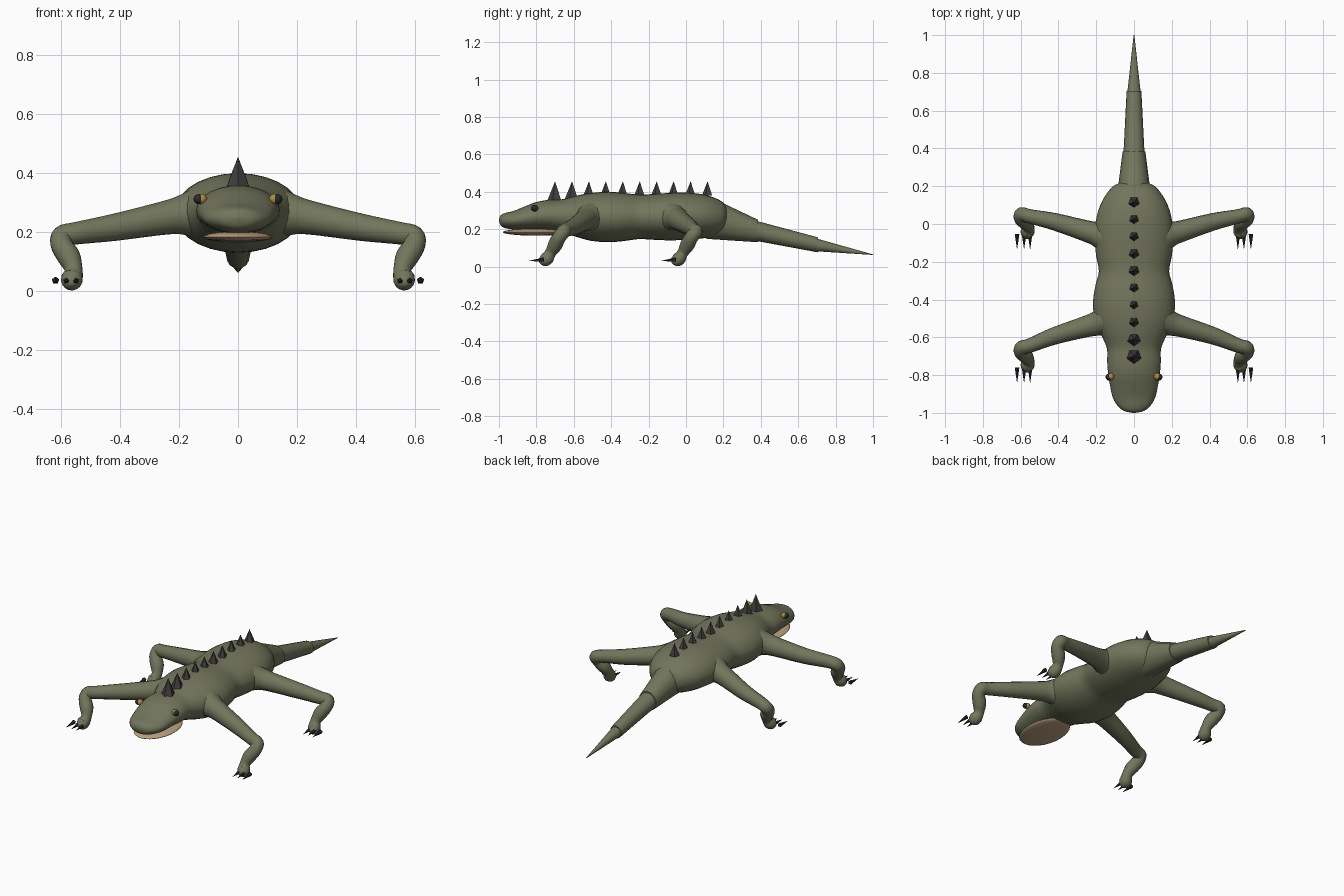
import bpy, bmesh, math
from mathutils import Vector

if "Cube" in bpy.data.objects:
    bpy.data.objects.remove(bpy.data.objects["Cube"])


def material(name, rgb):
    m = bpy.data.materials.new(name)
    m.diffuse_color = (*rgb, 1)
    m.use_nodes = True
    m.node_tree.nodes["Principled BSDF"].inputs["Base Color"].default_value = m.diffuse_color
    return m


GREEN = material("olive skin", (0.17, 0.18, 0.108))
SPIKE = material("dark spike", (0.055, 0.047, 0.047))
CLAW = material("black claw", (0.022, 0.022, 0.025))
TAN = material("tan jaw", (0.52, 0.36, 0.22))
GOLD = material("gold eye", (0.42, 0.27, 0.06))


def finish(name, bm, mat, angle=40):
    bmesh.ops.recalc_face_normals(bm, faces=bm.faces)
    me = bpy.data.meshes.new(name)
    bm.to_mesh(me)
    bm.free()
    ob = bpy.data.objects.new(name, me)
    bpy.context.collection.objects.link(ob)
    me.materials.append(mat)
    if angle:
        bpy.ops.object.select_all(action='DESELECT')
        bpy.context.view_layer.objects.active = ob
        ob.select_set(True)
        bpy.ops.object.shade_smooth_by_angle(angle=math.radians(angle))
    return ob


def smooth_path(pts, n):
    """Catmull-Rom interpolation of stations of any dimension."""
    p = [pts[0]] + list(pts) + [pts[-1]]
    out = []
    for i in range(1, len(p) - 2):
        for k in range(n):
            t = k / n
            out.append([0.5 * (2 * b + (c - a) * t + (2 * a - 5 * b + 4 * c - d) * t * t
                               + (3 * b - a - 3 * c + d) * t ** 3)
                        for a, b, c, d in zip(p[i - 1], p[i], p[i + 1], p[i + 2])])
    return out + [list(pts[-1])]


def skin_rings(rings):
    bm = bmesh.new()
    rows = [[bm.verts.new(v) for v in r] for r in rings]
    n = len(rows[0])
    for a, b in zip(rows, rows[1:]):
        for i in range(n):
            bm.faces.new((a[i], a[(i + 1) % n], b[(i + 1) % n], b[i]))
    bm.faces.new(rows[0])
    bm.faces.new(rows[-1])
    return bm


def loft(name, stations, mat, sides=28, n=1, angle=40):
    """Elliptical rings along y; station = (y, z bottom, z top, half width)."""
    rings = []
    for y, lo, hi, w in smooth_path(stations, n):
        ring = []
        for i in range(sides):
            a = math.tau * i / sides
            ring.append((w * math.cos(a), y, (lo + hi) / 2 + (hi - lo) / 2 * math.sin(a)))
        rings.append(ring)
    return finish(name, skin_rings(rings), mat, angle)


def tube(name, stations, mat, sx, sides=16, n=4):
    """Round limb; station = (x, y, z, radius)."""
    st = smooth_path(stations, n)
    pts = [Vector((s[0] * sx, s[1], s[2])) for s in st]
    u = Vector((0, 0, 1))
    rings = []
    for i, p in enumerate(pts):
        t = (pts[min(i + 1, len(pts) - 1)] - pts[max(i - 1, 0)]).normalized()
        u = (u - t * u.dot(t)).normalized()
        v = t.cross(u)
        rings.append([p + st[i][3] * (u * math.cos(math.tau * k / sides) + v * math.sin(math.tau * k / sides))
                      for k in range(sides)])
    return finish(name, skin_rings(rings), mat, 60)


def cone(name, base, tip, radius, mat, sides=5):
    base, tip = Vector(base), Vector(tip)
    d = tip - base
    bm = bmesh.new()
    bmesh.ops.create_cone(bm, cap_ends=True, segments=sides, radius1=radius, radius2=0, depth=d.length)
    for v in bm.verts:
        v.co = d.to_track_quat('Z', 'Y') @ v.co + (base + tip) / 2
    return finish(name, bm, mat, 0)


def ellipsoid(name, centre, size, mat, segs=16):
    bm = bmesh.new()
    bmesh.ops.create_uvsphere(bm, u_segments=segs, v_segments=max(8, segs // 2), radius=1)
    for v in bm.verts:
        v.co = Vector([c + s * q for c, s, q in zip(centre, size, v.co)])
    return finish(name, bm, mat)


# Head and trunk in one smooth skin
loft("body", [
    (-1.0, .245, .252, .005), (-.99, .218, .275, .052), (-.965, .205, .287, .085), (-.92, .198, .298, .112),
    (-.86, .195, .322, .126), (-.80, .195, .345, .136), (-.73, .19, .357, .142), (-.66, .18, .36, .143),
    (-.59, .16, .378, .172), (-.51, .138, .393, .208), (-.41, .13, .40, .217), (-.32, .138, .392, .203),
    (-.25, .147, .385, .186), (-.17, .143, .388, .2), (-.08, .14, .394, .208), (.01, .144, .395, .203),
    (.10, .152, .384, .179), (.17, .168, .36, .138), (.21, .20, .33, .095), (.232, .258, .272, .012)],
    GREEN, n=3, angle=70)

# Tail of three nested tapering pieces
loft("tail_base", [(.11, .148, .375, .10), (.20, .142, .338, .084), (.385, .13, .25, .06)], GREEN, 16)
loft("tail_middle", [(.37, .138, .246, .056), (.705, .076, .156, .039)], GREEN, 16)
loft("tail_tip", [(.69, .082, .152, .036), (1.0, .062, .065, .002)], GREEN, 16)

# Lower jaw
ellipsoid("lower_jaw", (0, -.80, .184), (.118, .18, .019), TAN, 28)

# Row of back spikes
for i in range(10):
    y = -.70 + i * .0906
    r, z = (.042, .35) if i == 0 else (.037, .365) if i == 1 else (.03, .38)
    cone("back_spike", (0, y, z), (0, y, .456), r, SPIKE)

# Lower limb shared by front and hind legs, relative to the elbow
lower = [(.595, 0, .186, .037), (.598, -.024, .155, .037), (.573, -.045, .115, .039), (.557, -.07, .072, .03),
         (.563, -.09, .042, .037), (.566, -.112, .034, .031), (.567, -.13, .032, .012)]

for sx, side in ((-1, "left"), (1, "right")):
    for part, hip, bend, elbow in (("front", -.53, -1, -.655), ("hind", -.05, 1, .052)):
        upper = [(.10, hip - bend * .04, .27, .10), (.19, hip - bend * .005, .258, .068),
                 (.25, hip + bend * .012, .248, .057), (.42, hip + bend * .062, .216, .046),
                 (.55, elbow - bend * .012, .196, .038)]
        limb = upper + [(x, elbow + y, z, r) for x, y, z, r in lower]
        tube(f"{part}_leg_{side}", limb, GREEN, sx)
        # Three claws on each foot
        for x in (.55, .582, .619):
            cone(f"{part}_claw_{side}", (sx * x, elbow - .105, .036), (sx * x, elbow - .188, .03), .013, CLAW)
    # Eye with dark pupil
    ellipsoid(f"eye_{side}", (sx * .124, -.808, .312), (.019, .019, .018), GOLD, 12)
    ellipsoid(f"pupil_{side}", (sx * .133, -.811, .312), (.018, .018, .017), CLAW, 12)
